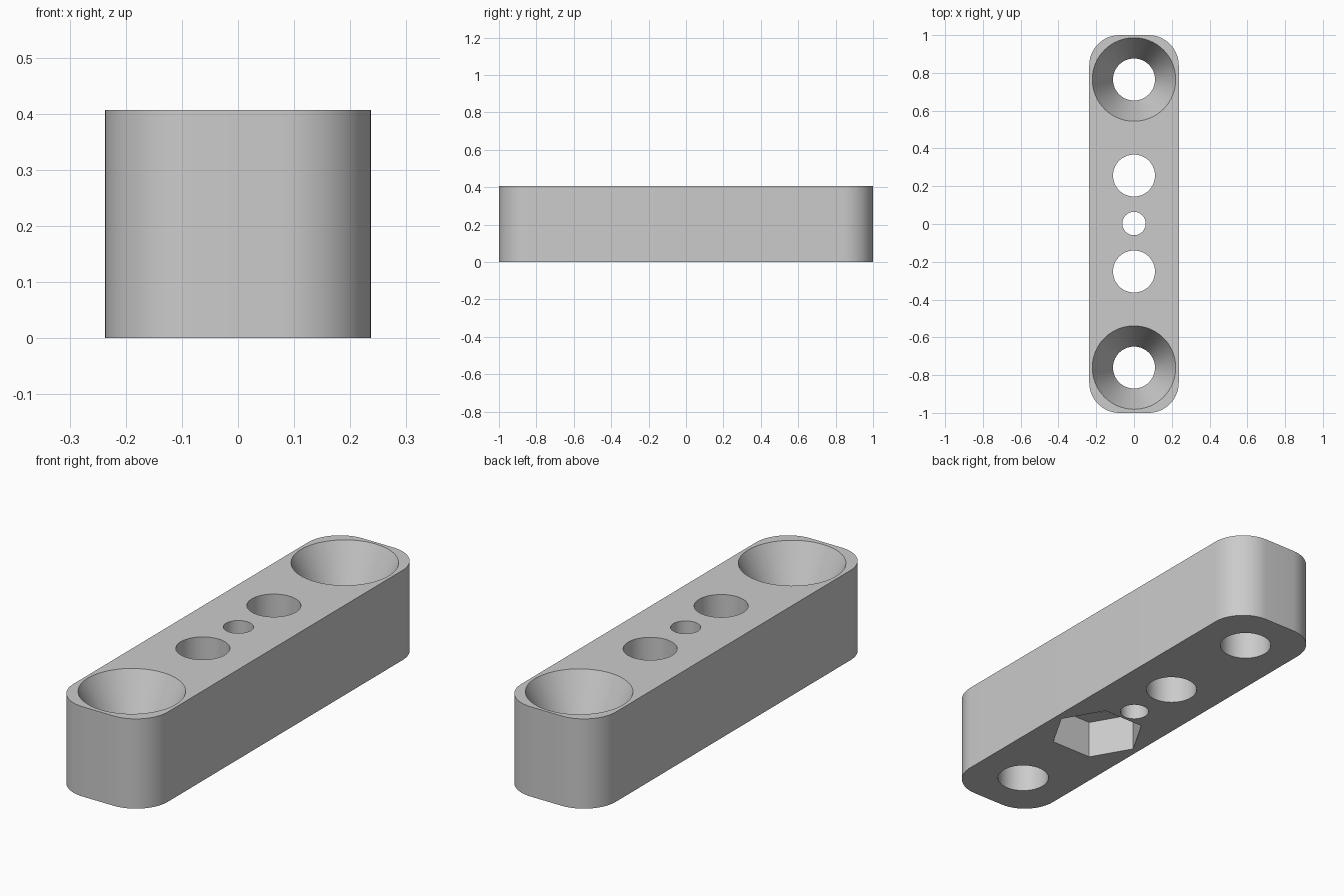
import bpy, bmesh, math

default = bpy.data.objects.get("Cube")
if default:
    bpy.data.objects.remove(default, do_unlink=True)

WIDTH, LENGTH, HEIGHT = 0.474, 2.0, 0.407
CORNER = 0.16          # plan corner radius
HOLE, SMALL, RIM = 0.111, 0.062, 0.221
SINK = 0.23            # countersink depth
NUT, NUT_DEPTH = 0.206, 0.175
SHIFT = 0.0025         # hole row offset along the bar
OVER = 0.05            # cutter overshoot

grey = bpy.data.materials.new("light grey")
grey.use_nodes = True
grey.diffuse_color = (0.6, 0.6, 0.6, 1)
grey.node_tree.nodes["Principled BSDF"].inputs["Base Color"].default_value = (0.6, 0.6, 0.6, 1)


def make_object(name, bm):
    bmesh.ops.recalc_face_normals(bm, faces=bm.faces)
    mesh = bpy.data.meshes.new(name)
    bm.to_mesh(mesh)
    bm.free()
    mesh.materials.append(grey)
    obj = bpy.data.objects.new(name, mesh)
    bpy.context.collection.objects.link(obj)
    return obj


def turned(name, profile, y, sides=64):
    """Solid of revolution about a vertical axis from (radius, z) points."""
    bm = bmesh.new()
    rings = []
    for r, z in profile:
        angles = [math.tau * i / sides for i in range(sides)]
        rings.append([bm.verts.new((r * math.cos(a), y + r * math.sin(a), z)) for a in angles])
    for low, high in zip(rings, rings[1:]):
        for i in range(sides):
            j = (i + 1) % sides
            bm.faces.new((low[i], low[j], high[j], high[i]))
    bm.faces.new(rings[0][::-1])
    bm.faces.new(rings[-1])
    obj = make_object(name, bm)
    obj.hide_render = True
    return obj


# Bar with rounded vertical corners
bm = bmesh.new()
bmesh.ops.create_cube(bm, size=1)
bmesh.ops.scale(bm, vec=(WIDTH, LENGTH, HEIGHT), verts=bm.verts)
bmesh.ops.translate(bm, vec=(0, 0, HEIGHT / 2), verts=bm.verts)
uprights = [e for e in bm.edges if abs(e.verts[0].co.z - e.verts[1].co.z) > 0.1]
bmesh.ops.bevel(bm, geom=uprights, offset=CORNER, segments=14, profile=0.5, affect='EDGES')
bar = make_object("mounting_bar", bm)

# Straight through holes
top = HEIGHT + OVER
cutters = [turned("hole_cutter", [(r, -OVER), (r, top)], SHIFT + y)
           for r, y in ((HOLE, 0.254), (SMALL, 0), (HOLE, -0.254))]

# Countersunk holes at both ends
slope = (RIM - HOLE) / SINK
sink_profile = [(HOLE, -OVER), (HOLE, HEIGHT - SINK), (RIM + slope * OVER, top)]
cutters += [turned("countersink_cutter", sink_profile, SHIFT + y) for y in (0.7625, -0.7625)]

# Hexagonal nut pocket underneath
cutters.append(turned("nut_pocket_cutter", [(NUT, -OVER), (NUT, NUT_DEPTH)], SHIFT - 0.254, 6))

# Cut everything out of the bar
bpy.ops.object.select_all(action='DESELECT')
bpy.context.view_layer.objects.active = bar
bar.select_set(True)
for cutter in cutters:
    mod = bar.modifiers.new("cut", 'BOOLEAN')
    mod.operation = 'DIFFERENCE'
    mod.solver = 'EXACT'
    mod.object = cutter
    bpy.ops.object.modifier_apply(modifier=mod.name)
    bpy.data.objects.remove(cutter, do_unlink=True)

bpy.ops.object.shade_smooth_by_angle(angle=math.radians(20))
